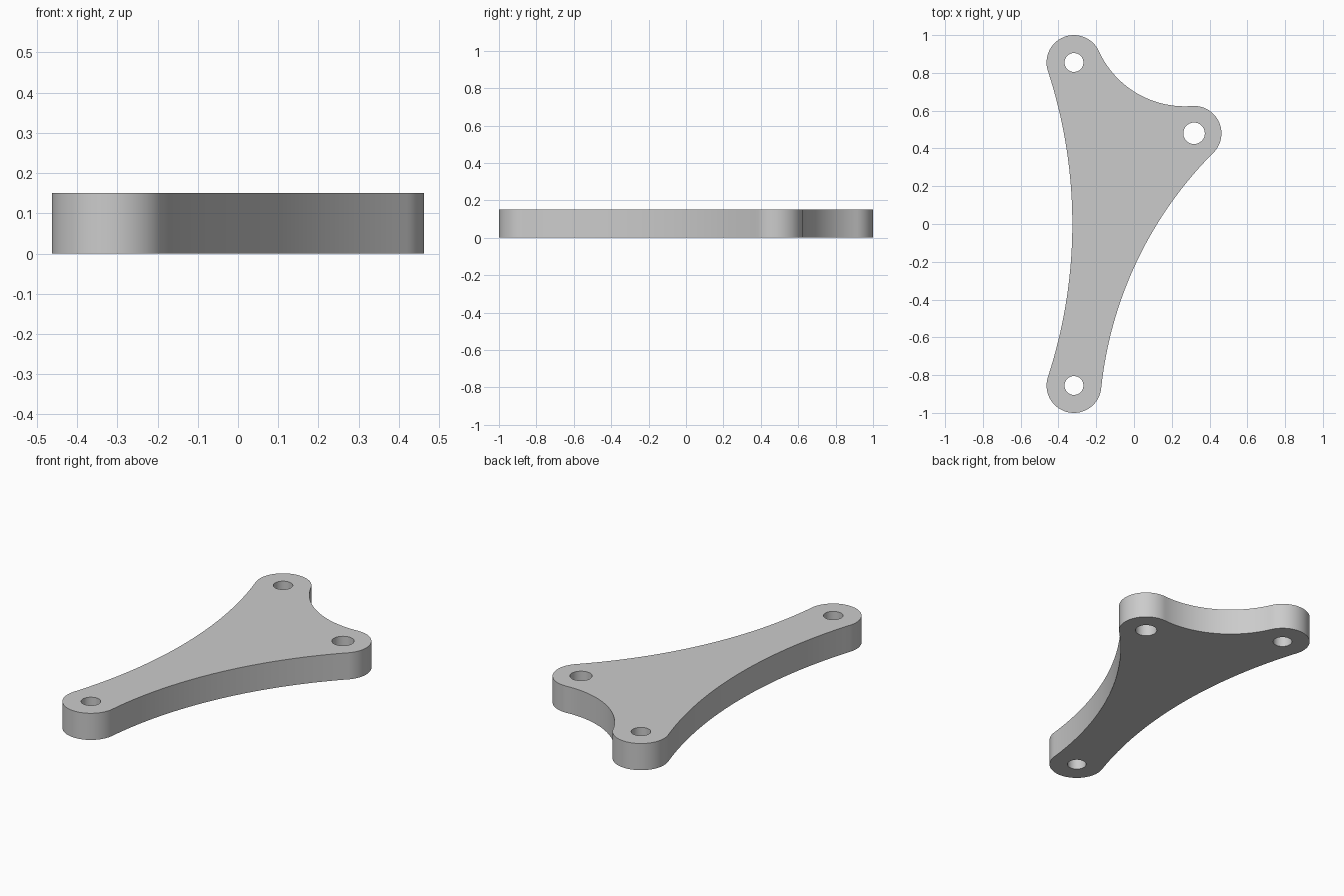
import bpy, bmesh, math
from mathutils import Vector

cube = bpy.data.objects.get("Cube")
if cube:
    bpy.data.objects.remove(cube, do_unlink=True)

THICKNESS = 0.15
BOSS_R = 0.145
# Rounded corners, counterclockwise: centre, hole radius, radius of the concave side that follows
CORNERS = [
    (Vector((-0.318, -0.855)), 0.05, 2.07),
    (Vector((0.318, 0.48)), 0.057, 0.50),
    (Vector((-0.318, 0.855)), 0.05, 2.60),
]


def arc(centre, radius, start, sweep, steps):
    """Points along an arc, leaving out the last one."""
    return [centre + radius * Vector((math.cos(start + sweep * k / steps),
                                      math.sin(start + sweep * k / steps)))
            for k in range(steps)]


def angle_to(a, b):
    return math.atan2(b.y - a.y, b.x - a.x)


def side_centre(a, b, radius):
    """Centre of the concave arc tangent to the corner circles at a and b."""
    d = b - a
    height = math.sqrt((radius + BOSS_R) ** 2 - d.length_squared / 4)
    return (a + b) / 2 + Vector((d.y, -d.x)).normalized() * height


# Outline: alternate convex corner arcs and tangent concave sides
n = len(CORNERS)
centres = [c[0] for c in CORNERS]
sides = [side_centre(centres[i], centres[(i + 1) % n], CORNERS[i][2]) for i in range(n)]
outline = []
for i, (c, hole, radius) in enumerate(CORNERS):
    start, end = angle_to(c, sides[i - 1]), angle_to(c, sides[i])
    outline += arc(c, BOSS_R, start, (end - start) % math.tau, 32)
    start = angle_to(sides[i], c)
    end = angle_to(sides[i], centres[(i + 1) % n])
    outline += arc(sides[i], radius, start, -((start - end) % math.tau), 40)

# Fill the outline around the holes, then extrude to thickness
bm = bmesh.new()
edges = []
for loop in [outline] + [arc(c, r, 0, math.tau, 40) for c, r, _ in CORNERS]:
    verts = [bm.verts.new((p.x, p.y, 0)) for p in loop]
    edges += [bm.edges.new((verts[k - 1], verts[k])) for k in range(len(verts))]
bmesh.ops.triangle_fill(bm, edges=edges, use_beauty=True, normal=(0, 0, 1))
top = bmesh.ops.extrude_face_region(bm, geom=bm.faces[:])["geom"]
bmesh.ops.translate(bm, vec=(0, 0, THICKNESS),
                    verts=[g for g in top if isinstance(g, bmesh.types.BMVert)])
bmesh.ops.recalc_face_normals(bm, faces=bm.faces[:])
mesh = bpy.data.meshes.new("bracket_plate")
bm.to_mesh(mesh)
bm.free()

# Plain grey material
grey = bpy.data.materials.new("light_grey")
grey.use_nodes = True
colour = (0.6, 0.6, 0.6, 1)
grey.diffuse_color = colour
grey.node_tree.nodes["Principled BSDF"].inputs["Base Color"].default_value = colour
mesh.materials.append(grey)

plate = bpy.data.objects.new("bracket_plate", mesh)
bpy.context.collection.objects.link(plate)
bpy.ops.object.select_all(action="DESELECT")
plate.select_set(True)
bpy.context.view_layer.objects.active = plate
bpy.ops.object.shade_smooth_by_angle(angle=math.radians(30))
